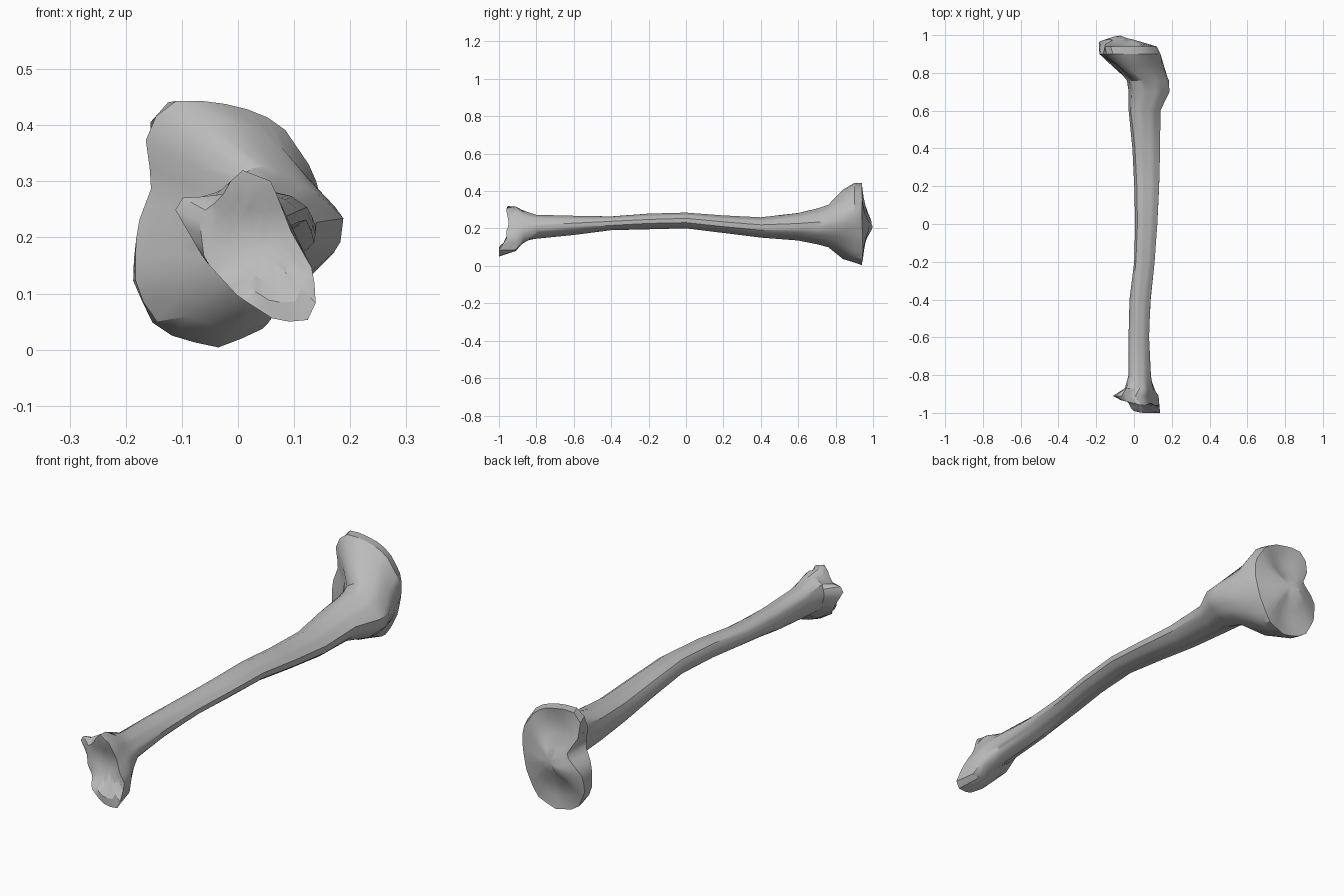
import bpy, bmesh, math
from mathutils import Vector, Matrix
from mathutils.geometry import intersect_line_line_2d

if "Cube" in bpy.data.objects:
    bpy.data.objects.remove(bpy.data.objects["Cube"], do_unlink=True)

SIDES = 32

# Blunt triangular shaft profile in a unit box; the crest points to +x
SHAFT_PROFILE = [(0, .45), (.08, .85), (.35, 1), (.75, .87), (1, .62),
                 (.97, .35), (.75, .13), (.4, 0), (.1, .15)]

# Shaft stations in hundredths: y, x min, x max, z min, z max
SHAFT = [(-80, -3, 9, 14.5, 27.5), (-60, -3, 8, 16.5, 27), (-40, -2.5, 9, 19, 26.5),
         (-20, 0, 11, 19.5, 28), (0, .5, 12.5, 20, 28.5), (20, 0, 13.5, 17.5, 27),
         (40, -1, 14, 15, 26), (60, -3, 14, 13.5, 28.5), (70, -3, 18.8, 11.5, 31),
         (76, -4, 18.5, 10, 33)]

# End outlines in hundredths, as x and z
ANKLE_NECK = [(-5, 23), (-4, 28), (0, 30), (6, 28), (10, 21), (11, 14), (8, 12), (2, 13), (-3, 17)]
ANKLE_FLARE = [(-11.5, 25.5), (-11, 27), (-2.5, 27.5), (0, 32), (6, 29.5), (10, 21),
               (13, 15), (12, 8), (7, 8), (0, 11), (-6, 16)]
ANKLE_RIM = [(-7, 24), (-3, 27), (0, 32.3), (6, 30), (9.5, 21), (13.5, 14), (14, 5.5),
             (10, 5), (7, 5), (0, 9.5), (-6, 16)]
KNEE_NECK = [(-9, 22), (-8, 31), (-10, 36), (-7, 40), (0, 41), (7, 37), (13, 30), (16, 23),
             (14, 16), (7, 8), (-2, 3.5), (-9, 6), (-12, 13)]
KNEE_FLARE = [(-18, 22), (-15, 30), (-17, 36), (-14, 43), (-10, 44.8), (0, 43.5), (7.5, 40.5),
              (14, 31), (14, 23), (11, 14), (6, 5), (-3, 1.5), (-11, 3), (-16, 6), (-18.5, 13)]
KNEE_RIM = [(-18, 20), (-11, 27), (-15, 32), (-16, 40), (-13, 44), (-9, 44.5), (0, 43), (6, 40),
            (12, 31), (12, 23), (10, 14), (5, 4), (-3, .3), (-11, 2), (-15.5, 5), (-19, 13)]


def resample(outline):
    """Cast evenly spaced rays from the middle of an outline to its border."""
    pts = [Vector(p) / 100 for p in outline]
    xs, zs = [p.x for p in pts], [p.y for p in pts]
    mid = Vector(((min(xs) + max(xs)) / 2, (min(zs) + max(zs)) / 2))
    ring = []
    for i in range(SIDES):
        angle = math.tau * i / SIDES
        far = mid + Vector((math.cos(angle), math.sin(angle)))
        hits = [intersect_line_line_2d(mid, far, a, b) for a, b in zip(pts, pts[1:] + pts[:1])]
        ring.append(max((h for h in hits if h), key=lambda h: (h - mid).length))
    return mid, ring


def shaft_outline(x0, x1, z0, z1):
    return [(x0 + u * (x1 - x0), z0 + v * (z1 - z0)) for u, v in SHAFT_PROFILE]


def dip(p, x, z, radius, depth):
    """Round hollow in a joint surface."""
    distance = (p - Vector((x, z))).length
    return depth * max(0, 1 - (distance / radius) ** 2)


def ankle_height(p):
    """Hollow joint face with a hooked lip at the bottom."""
    lip = min(1, max(0, (.13 - p.y) / .025))
    slope = .03 * min(1, max(0, (p.x + .08) / .12))
    return -.93 - slope - .04 * lip + dip(p, .03, .21, .08, .025)


def knee_height(p):
    """Two shallow cups with a raised spine between them."""
    spine = max(0, 1 - abs(p.y - .21) / .2) * max(0, 1 - abs(p.x + .08) / .2)
    return .94 + .06 * spine - dip(p, -.04, .34, .09, .025) - dip(p, -.06, .1, .09, .025)


def add_ring(bm, ring, height):
    return [bm.verts.new((p.x, height(p), p.y)) for p in ring]


def bridge(bm, first, second):
    for i in range(SIDES):
        j = (i + 1) % SIDES
        bm.faces.new((first[i], first[j], second[j], second[i]))


def add_cap(bm, outline, height):
    """Joint surface made of shrinking rings; returns its rim."""
    mid, ring = resample(outline)
    rim = last = add_ring(bm, ring, height)
    for scale in (.75, .5, .25):
        inner = add_ring(bm, [mid.lerp(p, scale) for p in ring], height)
        bridge(bm, last, inner)
        last = inner
    tip = bm.verts.new((mid.x, height(mid), mid.y))
    for i in range(SIDES):
        bm.faces.new((last[i], last[(i + 1) % SIDES], tip))
    return rim


# Loft the whole bone from ankle to knee
bm = bmesh.new()
sections = [(-91, ANKLE_FLARE), (-87, ANKLE_NECK)]
sections += [(row[0], shaft_outline(*row[1:])) for row in SHAFT]
sections += [(84, KNEE_NECK), (90, KNEE_FLARE)]
last = add_cap(bm, ANKLE_RIM, ankle_height)
for y, outline in sections:
    ring = add_ring(bm, resample(outline)[1], lambda p: y / 100)
    bridge(bm, last, ring)
    last = ring
bridge(bm, last, add_cap(bm, KNEE_RIM, knee_height))
bmesh.ops.recalc_face_normals(bm, faces=bm.faces)

# Bone object and its single colour
mesh = bpy.data.meshes.new("shin_bone")
bm.to_mesh(mesh)
bm.free()
bone = bpy.data.objects.new("shin_bone", mesh)
bpy.context.collection.objects.link(bone)

grey = bpy.data.materials.new("bone_grey")
grey.use_nodes = True
colour = (.5, .5, .5, 1)
grey.diffuse_color = colour
grey.node_tree.nodes["Principled BSDF"].inputs["Base Color"].default_value = colour
mesh.materials.append(grey)

bpy.ops.object.select_all(action="DESELECT")
bone.select_set(True)
bpy.context.view_layer.objects.active = bone
bpy.ops.object.shade_smooth_by_angle(angle=math.radians(30))
